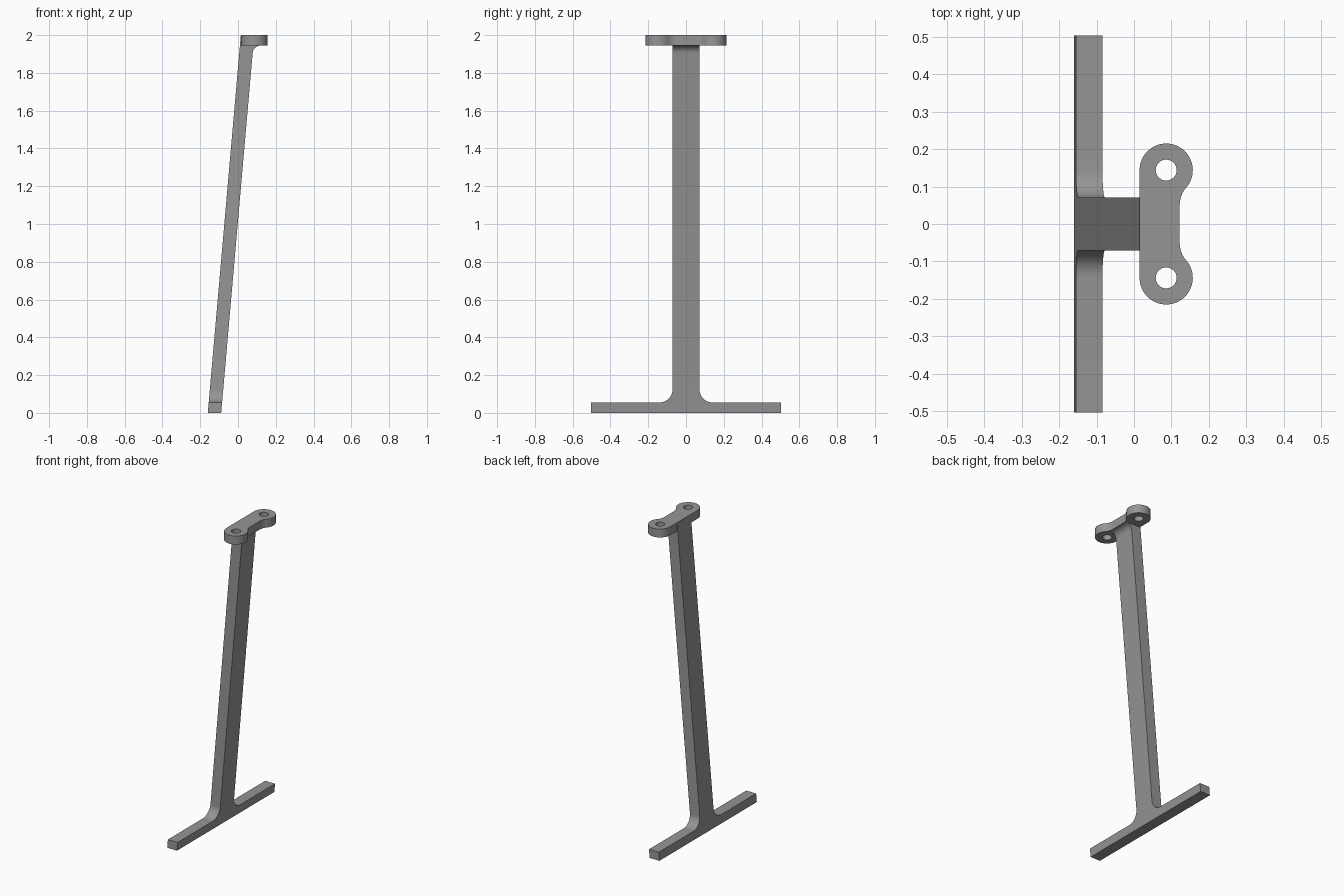
import bpy, bmesh, math
from math import cos, sin, pi, radians

if "Cube" in bpy.data.objects:
    bpy.data.objects.remove(bpy.data.objects["Cube"])

gray = bpy.data.materials.new("plain gray")
gray.diffuse_color = (0.3, 0.3, 0.3, 1)
gray.use_nodes = True
gray.node_tree.nodes["Principled BSDF"].inputs["Base Color"].default_value = gray.diffuse_color

LEAN = radians(5)
HALF_W, FOOT_Y, FOOT_Z, FIL = 0.071, 0.503, 0.055, 0.071
PLATE_Z, TOP_Z = 1.945, 2.0


def left_x(z):
    return -0.16 + math.tan(LEAN) * z


def right_x(z):
    return -0.089 + math.tan(LEAN) * z


def arc(cx, cy, r, a0, a1, n):
    return [(cx + r * cos(a0 + (a1 - a0) * i / n),
             cy + r * sin(a0 + (a1 - a0) * i / n)) for i in range(n + 1)]


def finish(ob):
    ob.data.materials.clear()
    ob.data.materials.append(gray)
    bpy.ops.object.select_all(action='DESELECT')
    ob.select_set(True)
    bpy.context.view_layer.objects.active = ob
    bpy.ops.object.shade_smooth_by_angle(angle=radians(30))


# Leaning post with its foot: one T outline, swept between two sloping planes
bm = bmesh.new()
r_top = 0.043
zc = PLATE_Z - r_top
xc = right_x(zc) + r_top / cos(LEAN)
neck = arc(xc, zc, r_top, pi - LEAN, pi / 2, 10)      # (x, z) under the plate
half = [(FOOT_Y, 0), (FOOT_Y, FOOT_Z)]
half += arc(HALF_W + FIL, FOOT_Z + FIL, FIL, -pi / 2, -pi, 12)
outline = half + [(HALF_W, neck[0][1]), (-HALF_W, neck[0][1])]
outline += [(-y, z) for y, z in reversed(half)]
i0 = len(half)                                         # index of the neck start
left = [bm.verts.new((left_x(z), y, z)) for y, z in outline]
right = [bm.verts.new((right_x(z), y, z)) for y, z in outline]
bm.faces.new(left)
bm.faces.new(right)
for i in range(len(outline)):
    j = (i + 1) % len(outline)
    if i != i0:
        bm.faces.new((left[i], left[j], right[j], right[i]))

# Curved neck that flares out beneath the plate
rows = [(right[i0], right[i0 + 1])]
for x, z in neck[1:]:
    rows.append((bm.verts.new((x, HALF_W, z)), bm.verts.new((x, -HALF_W, z))))
zt = TOP_Z - 0.004
ends = [bm.verts.new((left_x(zt), s * HALF_W, zt)) for s in (1, -1)]
for a, b in zip(rows, rows[1:]):
    bm.faces.new((a[0], a[1], b[1], b[0]))
for k in (0, 1):
    bm.faces.new([left[i0 + k]] + [row[k] for row in rows] + [ends[k]])
bm.faces.new((left[i0], left[i0 + 1], ends[1], ends[0]))
bm.faces.new((rows[-1][0], rows[-1][1], ends[1], ends[0]))
bmesh.ops.dissolve_limit(bm, angle_limit=radians(0.5), verts=bm.verts, edges=bm.edges)
bmesh.ops.recalc_face_normals(bm, faces=bm.faces)
me = bpy.data.meshes.new("post_and_foot")
bm.to_mesh(me)
bm.free()
post = bpy.data.objects.new("post_and_foot", me)
bpy.context.collection.objects.link(post)
finish(post)

# Mounting plate: two round lugs joined by a waist, with a hole in each lug
LX, LY, LR, HOLE = 0.086, 0.144, 0.071, 0.028
WAIST_X, WAIST_Y = 0.122, 0.05
dx, dy = WAIST_X - LX, LY - WAIST_Y
cr = (dx * dx + dy * dy - LR * LR) / (2 * (LR - dx))   # concave blend radius
ang = math.atan2(-dy, dx + cr)                         # tangent point on the lug
side = arc(WAIST_X + cr, WAIST_Y, cr, pi, pi + ang, 10)
side += arc(LX, LY, LR, ang, pi, 36)[1:]
plate_outline = side + [(x, -y) for x, y in reversed(side)]

cu = bpy.data.curves.new("mounting_plate", 'CURVE')
cu.dimensions = '2D'
cu.fill_mode = 'BOTH'
cu.extrude = (TOP_Z - PLATE_Z) / 2
loops = [plate_outline] + [arc(LX, s * LY, HOLE, 0, 2 * pi, 32)[:-1] for s in (1, -1)]
for pts in loops:
    sp = cu.splines.new('POLY')
    sp.points.add(len(pts) - 1)
    for p, (x, y) in zip(sp.points, pts):
        p.co = (x, y, 0, 1)
    sp.use_cyclic_u = True
plate = bpy.data.objects.new("mounting_plate", cu)
bpy.context.collection.objects.link(plate)
plate.location.z = (TOP_Z + PLATE_Z) / 2
bpy.ops.object.select_all(action='DESELECT')
plate.select_set(True)
bpy.context.view_layer.objects.active = plate
bpy.ops.object.convert(target='MESH')
plate = bpy.context.view_layer.objects.active
bm = bmesh.new()
bm.from_mesh(plate.data)
bmesh.ops.remove_doubles(bm, verts=bm.verts, dist=0.0002)
bmesh.ops.recalc_face_normals(bm, faces=bm.faces)
bm.to_mesh(plate.data)
bm.free()
finish(plate)
